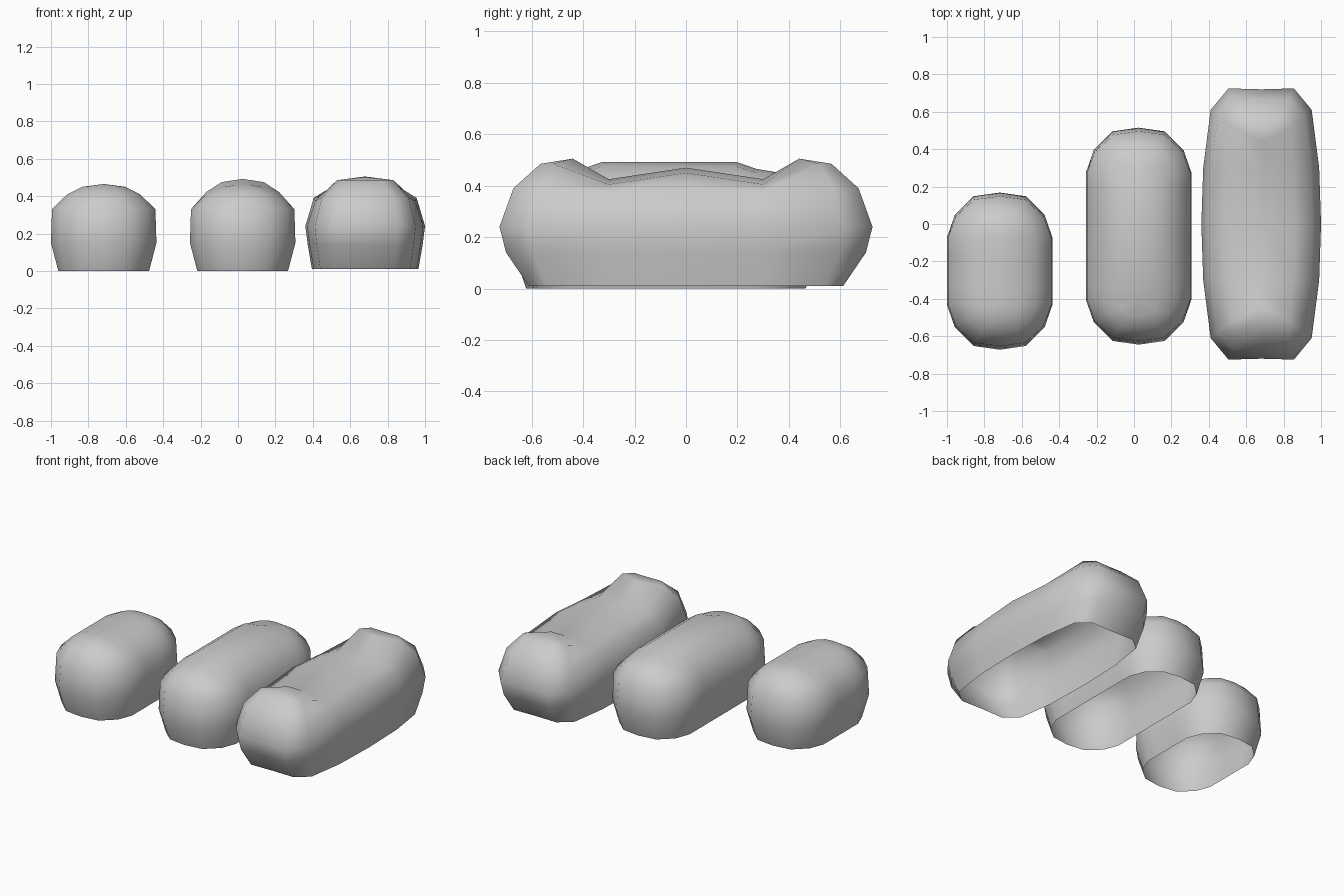
import bpy, bmesh

if "Cube" in bpy.data.objects:
    bpy.data.objects.remove(bpy.data.objects["Cube"])


def loaf(name, cx, cy, plan, knee, levels, lifts):
    """Open-bottomed loaf made of stacked rings that close on a ridge.
    plan: quarter outline (x, y); the part beyond y = knee shrinks with sy.
    levels: (z, sx, sy); lifts: level -> height change of the first two plan points."""
    bm = bmesh.new()
    rings = []
    for k, (z, sx, sy) in enumerate(levels):
        q = []
        lift = lifts.get(k, ())
        for i, (x, y) in enumerate(plan):
            yy = y if y <= knee else knee + (y - knee) * sy
            q.append((x * sx, yy, z + (lift[i] if i < len(lift) else 0)))
        # mirror the quarter outline into a full ring
        back = q + [(-x, y, h) for x, y, h in q[-2::-1]]
        full = back + [(x, -y, h) for x, y, h in back[-2:0:-1]]
        rings.append([bm.verts.new((cx + x, cy + y, h)) for x, y, h in full])
    n = len(rings[0])
    for a, b in zip(rings, rings[1:]):
        for i in range(n):
            j = (i + 1) % n
            bm.faces.new((a[i], a[j], b[j], b[i]))
    bmesh.ops.remove_doubles(bm, verts=bm.verts, dist=0.0005)
    for f in bm.faces:
        f.smooth = True
    me = bpy.data.meshes.new(name)
    bm.to_mesh(me)
    bm.free()
    ob = bpy.data.objects.new(name, me)
    bpy.context.collection.objects.link(ob)
    return ob


def round_plan(s, inner):
    # straight sides of half length s with a faceted round end
    return [(0.282, 0), (0.282, inner), (0.282, s), (0.24, s + 0.12),
            (0.14, s + 0.22), (0, s + 0.24)]


round_levels = [(0, 0.86, 0.79), (0.15, 1, 1), (0.33, 0.98, 0.92),
                (0.41, 0.69, 0.64), (0.45, 0.40, 0.37), (0.465, 0, 0)]

# short loaf
loaf("short_loaf", -0.718, -0.252, round_plan(0.18, 0.09), 0.18,
     round_levels, {})

# medium loaf with a slightly raised middle
loaf("medium_loaf", 0.025, -0.065, round_plan(0.34, 0.26), 0.34,
     round_levels, {3: (0.012, 0.012), 4: (0.025, 0.025), 5: (0.027, 0.027)})

# long loaf with blunt ends and a sunken saddle on top
long_plan = [(0.32, 0), (0.31, 0.3), (0.27, 0.61), (0.175, 0.725), (0, 0.72)]
long_levels = [(0.01, 0.89, 0.6), (0.14, 0.96, 0.91), (0.24, 1, 1),
               (0.39, 0.86, 0.81), (0.485, 0.56, 0.44), (0.505, 0, 0)]
loaf("long_loaf", 0.68, 0, long_plan, 0.44, long_levels,
     {3: (0.0, -0.015), 4: (-0.035, -0.08), 5: (-0.035, -0.08)})
